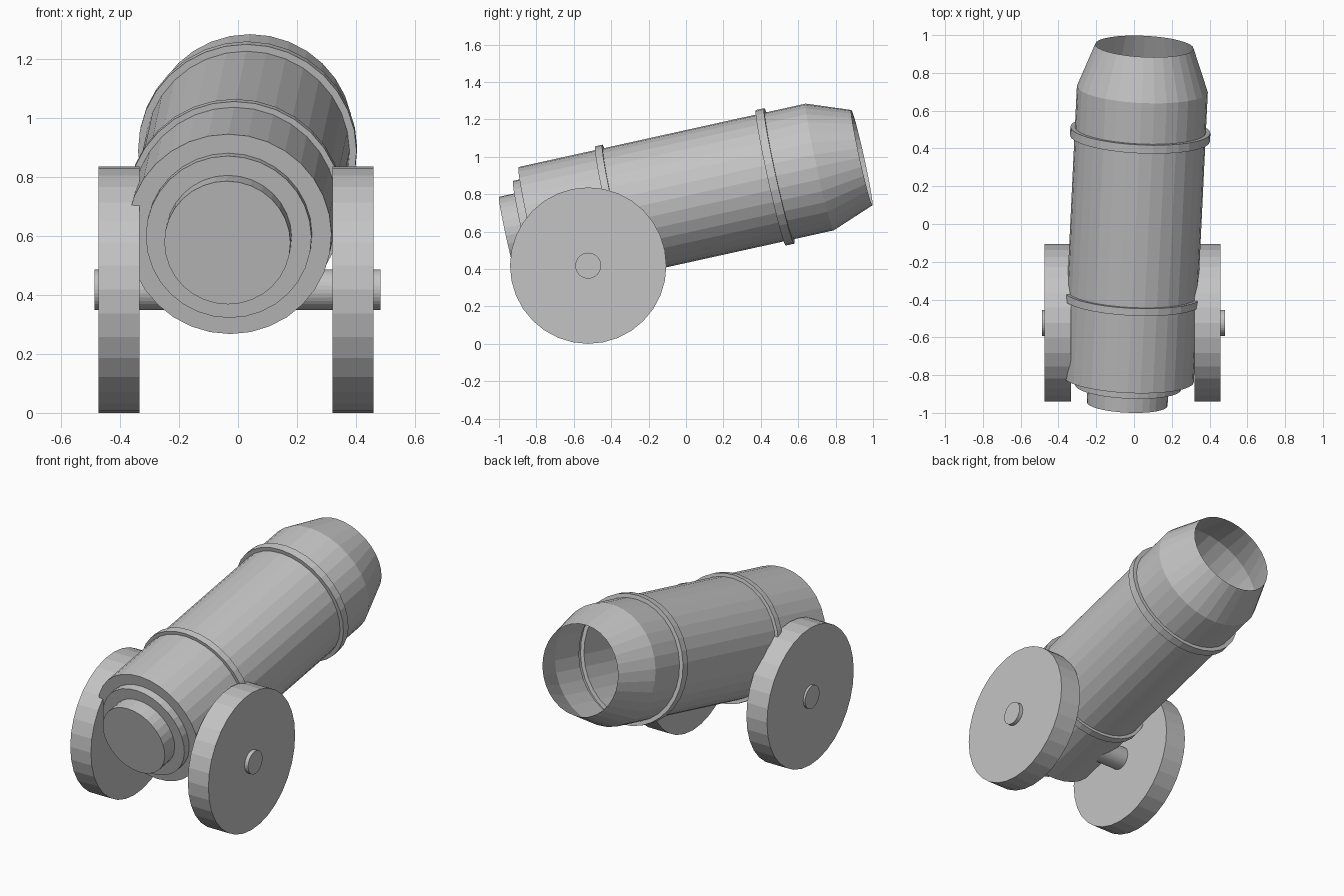
import bpy, bmesh, math
from mathutils import Vector, Matrix

if "Cube" in bpy.data.objects:
    bpy.data.objects.remove(bpy.data.objects["Cube"])

SIDES = 32
metal = bpy.data.materials.new("plain grey")
metal.diffuse_color = (0.55, 0.55, 0.55, 1)
metal.use_nodes = True
metal.node_tree.nodes["Principled BSDF"].inputs["Base Color"].default_value = metal.diffuse_color


def lathe(name, start, end, profile):
    """Revolve (distance, radius) pairs round the line start -> end; radius 0 closes with a cap."""
    start, end = Vector(start), Vector(end)
    rot = (end - start).to_track_quat('Z', 'Y').to_matrix().to_4x4()
    bm = bmesh.new()
    rings = []
    for s, r in profile:
        if r == 0:
            rings.append([bm.verts.new((0, 0, s))])
            continue
        rings.append([bm.verts.new((r * math.cos(2 * math.pi * i / SIDES),
                                    r * math.sin(2 * math.pi * i / SIDES), s))
                      for i in range(SIDES)])
    for a, b in zip(rings, rings[1:]):
        for i in range(SIDES):
            j = (i + 1) % SIDES
            if len(a) == 1:
                bm.faces.new((a[0], b[j], b[i]))
            elif len(b) == 1:
                bm.faces.new((a[i], a[j], b[0]))
            else:
                bm.faces.new((a[i], a[j], b[j], b[i]))
    bm.transform(Matrix.Translation(start) @ rot)
    mesh = bpy.data.meshes.new(name)
    bm.to_mesh(mesh)
    bm.free()
    mesh.materials.append(metal)
    obj = bpy.data.objects.new(name, mesh)
    bpy.context.collection.objects.link(obj)
    return obj


# Barrel: thin open shell with stepped breech, two raised bands and a tapered muzzle
R, BAND = 0.347, 0.371
lathe("barrel", (-0.036, -0.953, 0.577), (0.055, 0.940, 0.995), [
    (0, 0), (0, 0.214), (0.091, 0.214), (0.091, 0.281), (0.136, 0.281), (0.136, R),
    (0.56, R), (0.56, BAND - 0.004), (0.60, BAND - 0.004), (0.60, R),
    (1.442, R), (1.442, BAND), (1.488, BAND), (1.488, R),
    (1.710, R), (1.941, 0.261)])


def cylinder(name, x0, x1, r):
    w = x1 - x0
    return lathe(name, (x0, -0.523, 0.418), (x1, -0.523, 0.418),
                 [(0, 0), (0, r), (w, r), (w, 0)])


# Wheels and the axle running through them
cylinder("left_wheel", -0.473, -0.334, 0.418)
cylinder("right_wheel", 0.320, 0.459, 0.418)
cylinder("axle", -0.486, 0.483, 0.069)
